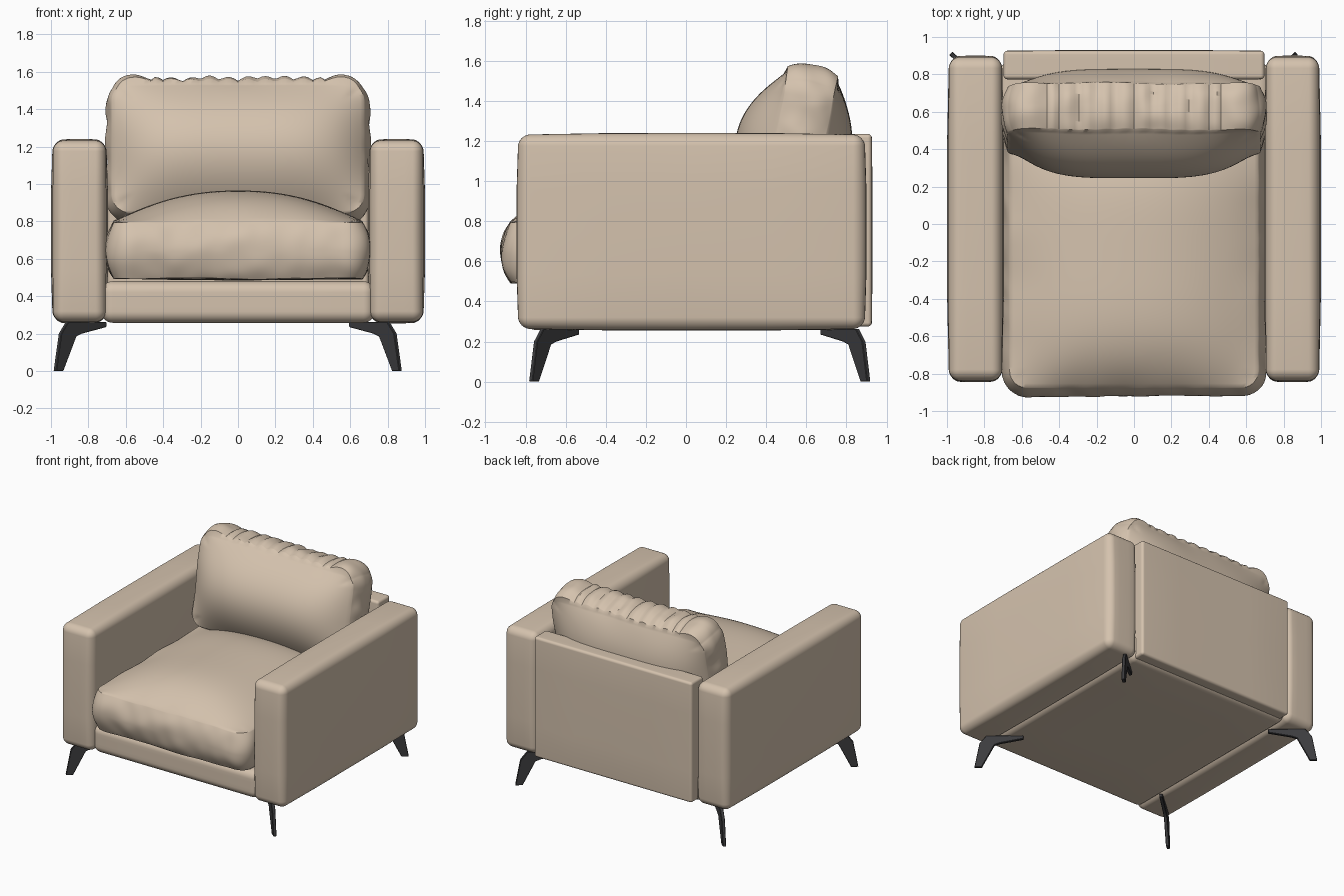
import bpy, bmesh, math
from mathutils import Vector, noise

if "Cube" in bpy.data.objects:
    bpy.data.objects.remove(bpy.data.objects["Cube"])


def material(name, rgb):
    m = bpy.data.materials.new(name)
    m.use_nodes = True
    m.diffuse_color = (*rgb, 1)
    m.node_tree.nodes["Principled BSDF"].inputs["Base Color"].default_value = (*rgb, 1)
    return m


FABRIC = material("beige_leather", (0.66, 0.54, 0.42))
METAL = material("dark_metal", (0.045, 0.045, 0.048))


def finish(name, bm, mat, angle=40):
    bmesh.ops.recalc_face_normals(bm, faces=bm.faces)
    mesh = bpy.data.meshes.new(name)
    bm.to_mesh(mesh)
    bm.free()
    ob = bpy.data.objects.new(name, mesh)
    bpy.context.collection.objects.link(ob)
    mesh.materials.append(mat)
    bpy.ops.object.select_all(action="DESELECT")
    ob.select_set(True)
    bpy.context.view_layer.objects.active = ob
    bpy.ops.object.shade_smooth_by_angle(angle=math.radians(angle))
    return ob


def grid_cube(cuts):
    bm = bmesh.new()
    bmesh.ops.create_cube(bm, size=2)
    bmesh.ops.subdivide_edges(bm, edges=bm.edges[:], cuts=cuts, use_grid_fill=True)
    return bm


def clamp(v, lim):
    return max(-lim, min(lim, v))


def rounded_box(name, lo, hi, r, puff=(0, 0, 0)):
    """Box with rounded edges whose faces swell by puff along each axis."""
    lo, hi = Vector(lo), Vector(hi)
    mid, half = (lo + hi) / 2, (hi - lo) / 2 - Vector(puff)
    bm = grid_cube(11)
    for v in bm.verts:
        p, core = Vector(), Vector()
        for i in range(3):
            s, inner = abs(v.co[i]), half[i] - r
            # outer cells crowd into the rounded rim
            d = inner * s * 3 if s < 1 / 3 else inner + r * math.tan((s - 1 / 3) * 1.5 * math.pi / 4)
            p[i] = math.copysign(d, v.co[i])
            core[i] = clamp(p[i], inner)
        if (p - core).length > 1e-6:
            p = core + (p - core).normalized() * r
        n = [p[i] / half[i] for i in range(3)]
        for i in range(3):
            j, k = (i + 1) % 3, (i + 2) % 3
            p[i] += puff[i] * n[i] * (1 - n[j] ** 4) * (1 - n[k] ** 4)
        v.co = mid + p
    return finish(name, bm, FABRIC)


def cushion(name, half, r, crown, under, power, bulge, gather=False):
    """Boxed cushion: rounded outline, domed faces, soft wrinkled border."""
    hx, hy, hz = half
    bm = grid_cube(63)
    for v in bm.verts:
        a, b, c = v.co
        x, y = a * hx, b * hy
        cx, cy = clamp(x, hx - r), clamp(y, hy - r)
        d = Vector((x - cx, y - cy))
        if d.x and d.y:
            d *= max(abs(d.x), abs(d.y)) / d.length
        x, y = cx + d.x, cy + d.y
        dome = (1 - abs(a) ** power[0]) * (1 - abs(b) ** power[1])
        z = c * hz + (crown * max(c, 0) + under * min(c, 0)) * dome * (abs(c) > 0.999)
        # slight creases fading in from the border
        edge = max(abs(a), abs(b)) ** 6
        z += 0.012 * edge * noise.noise(Vector((x * 4, y * 4, c)))
        if max(abs(a), abs(b)) > 0.999:
            out = d.normalized()
            push = bulge * (1 - c * c)
            push += 0.012 * noise.noise(Vector((x * 9, y * 9, c))) * (1 - c ** 4)
            if gather and b > 0.999:
                # gathered pleats across the top, fuller lumps at both ends
                t = abs(x)
                push += 0.02 * abs(math.sin(math.pi * x / 0.1)) if t < 0.45 else 0.03 * math.sin(
                    math.pi * min(1, (t - 0.45) / 0.2))
            x, y = x + out.x * push, y + out.y * push
        v.co = (x, y, z)
    return finish(name, bm, FABRIC, 48)


# Frame: arms, base and back panel
for side, s in (("left", 1), ("right", -1)):
    xs = sorted((s * 0.695, s * 1.0))
    rounded_box(side + "_arm", (xs[0], -0.845, 0.255), (xs[1], 0.9, 1.24), 0.055, (0.012, 0.012, 0.01))
rounded_box("seat_base", (-0.73, -0.81, 0.258), (0.73, 0.86, 0.48), 0.06)
rounded_box("back_panel", (-0.697, 0.77, 0.275), (0.697, 0.93, 1.235), 0.02, (0, 0.004, 0))

# Loose cushions
seat = cushion("seat_cushion", (0.665, 0.71, 0.15), 0.09, 0.17, 0.01, (2.2, 4), 0.045)
seat.location = (0, -0.165, 0.645)
back = cushion("back_cushion", (0.675, 0.355, 0.125), 0.1, 0.19, 0.14, (4, 2), 0.03, True)
back.location = (0, 0.56, 1.17)
# stand it up facing the front, leaning backwards
back.rotation_euler = (math.radians(90 - 11), 0, 0)

# Legs: thin angled brackets on the diagonals
BRACKET = [(0, 0), (0.04, 0), (0.11, 0.185), (0.14, 0.2), (0.27, 0.235),
           (0.27, 0.262), (0.065, 0.262), (0.028, 0.2)]
for end, fy, sy in (("front", -0.775, 1), ("back", 0.912, -1)):
    for side, fx, sx in (("left", 0.87, -1), ("right", -0.98, 1)):
        along = Vector((sx, sy * 0.87, 0))
        across = Vector((-along.y, along.x, 0)).normalized() * 0.024
        foot = Vector((fx, fy, 0)) - across / 2
        bm = bmesh.new()
        face = bm.faces.new([bm.verts.new(foot + along * d + Vector((0, 0, z))) for d, z in BRACKET])
        ext = bmesh.ops.extrude_face_region(bm, geom=[face])
        bmesh.ops.translate(bm, vec=across, verts=[g for g in ext["geom"] if isinstance(g, bmesh.types.BMVert)])
        bmesh.ops.bevel(bm, geom=bm.edges[:], offset=0.003, segments=1, affect="EDGES")
        finish(end + "_" + side + "_leg", bm, METAL, 30)
